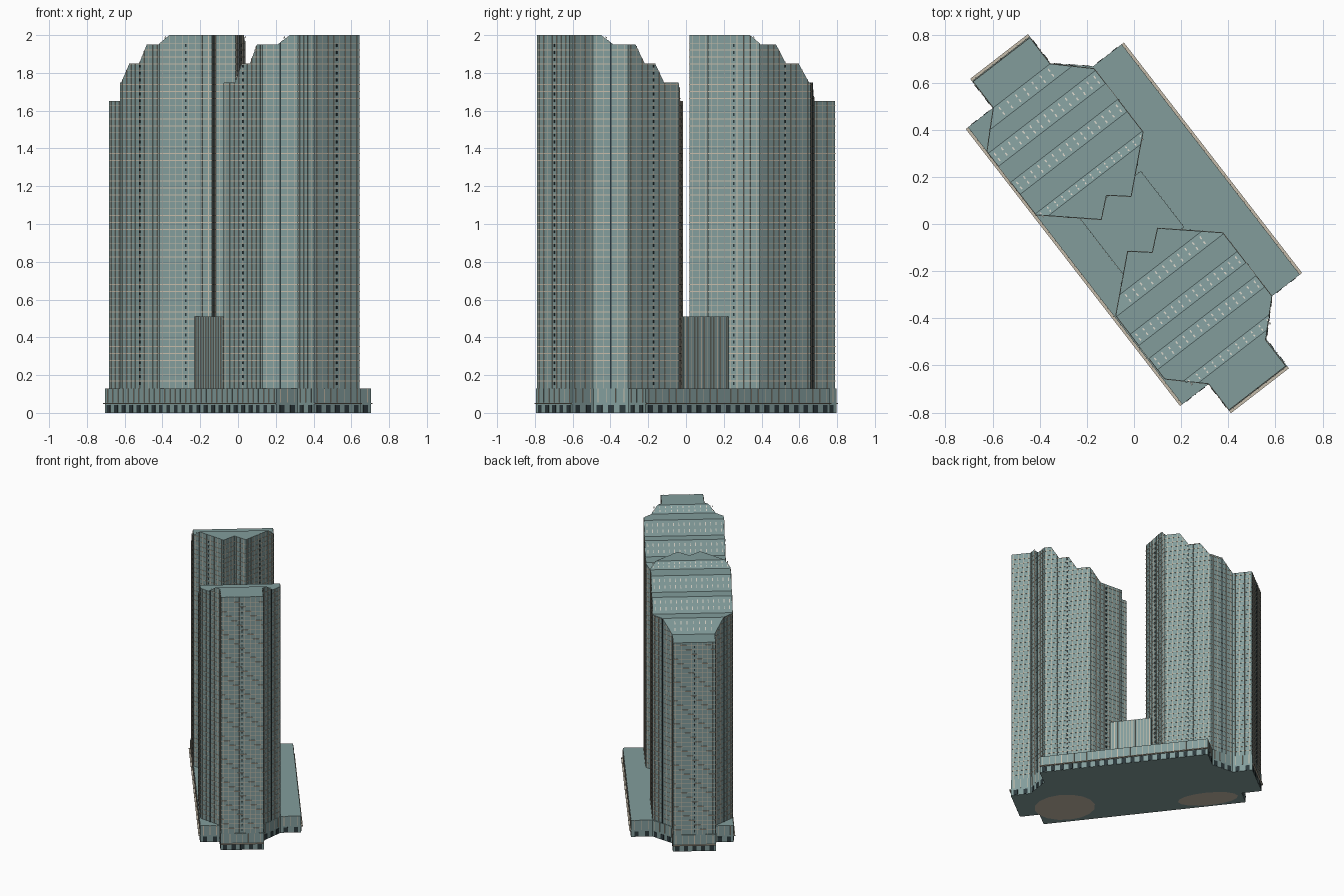
import bpy, bmesh, math
from mathutils import Vector, Matrix

if "Cube" in bpy.data.objects:
    bpy.data.objects.remove(bpy.data.objects["Cube"])
TURN = math.atan2(-0.791, 0.612)   # the complex is laid out along its own long axis


def material(name, rgb):
    m = bpy.data.materials.new(name)
    m.use_nodes = True
    m.diffuse_color = (*rgb, 1)
    m.node_tree.nodes["Principled BSDF"].inputs["Base Color"].default_value = (*rgb, 1)
    return m


TEAL = material("teal cladding", (0.225, 0.335, 0.33))
BEIGE = material("beige trim", (0.56, 0.5, 0.4))
PALE = material("pale roof light", (0.65, 0.62, 0.55))
DARK = material("dark glass", (0.025, 0.04, 0.045))


def finish(bm, name, mat):
    bmesh.ops.recalc_face_normals(bm, faces=bm.faces[:])
    mesh = bpy.data.meshes.new(name)
    bm.to_mesh(mesh)
    bm.free()
    mesh.materials.append(mat)
    ob = bpy.data.objects.new(name, mesh)
    ob.rotation_euler.z = TURN
    bpy.context.collection.objects.link(ob)


def prism(outline, z0, top, cuts=()):
    """Extrude an outline up to a height that varies along the long axis."""
    bm = bmesh.new()
    bm.faces.new([bm.verts.new((u, v, z0)) for u, v in outline])
    for c in cuts:
        bmesh.ops.bisect_plane(bm, geom=bm.verts[:] + bm.edges[:] + bm.faces[:],
                               plane_co=(c, 0, 0), plane_no=(1, 0, 0))
    out = bmesh.ops.extrude_face_region(bm, geom=bm.faces[:])
    for vert in out["geom"]:
        if isinstance(vert, bmesh.types.BMVert):
            vert.co.z = top(vert.co.x)
    return bm


def plate(bm, a, b, z0, za, zb, depth):
    """Thin plate on the wall from a to b, with its own top height at each end."""
    d = (b - a).normalized()
    n = Vector((d.y, -d.x)) * depth
    quad = [(a, z0), (b, z0), (b, zb), (a, za)]
    back = [bm.verts.new((p.x, p.y, z)) for p, z in quad]
    front = [bm.verts.new((p.x + n.x, p.y + n.y, z)) for p, z in quad]
    bm.faces.new(front)
    for i in range(4):
        j = (i + 1) % 4
        bm.faces.new((back[i], back[j], front[j], front[i]))


def walls(outline):
    pts = [Vector(p) for p in outline]
    return list(zip(pts, pts[1:] + pts[:1]))


def stud_row(bm, a, b, spacing, width, z0, top, depth):
    """Evenly spaced upright plates along one wall."""
    length = (b - a).length
    n = max(1, round(length / spacing))
    half = (b - a).normalized() * width / 2
    for i in range(n):
        p = a.lerp(b, (i + 0.5) / n)
        plate(bm, p - half, p + half, z0, top(p.x - half.x), top(p.x + half.x), depth)


# Stepped roof profile: (position, height) pairs along the long axis
HEIGHTS = (1.65, 1.75, 1.85, 1.95, 2.0)


def roof_profile(ramps):
    pts = [(-2, HEIGHTS[0])]
    for (s, e), lo, hi in zip(ramps, HEIGHTS, HEIGHTS[1:]):
        pts += [(s, lo), (e, hi)]
    return pts + [(2, HEIGHTS[-1])]


def height_at(profile, u):
    for (s, lo), (e, hi) in zip(profile, profile[1:]):
        if u <= e:
            return lo + (hi - lo) * max(0, u - s) / (e - s)
    return profile[-1][1]


def reach(profile, z):
    """First position along the axis where the roof stands above z."""
    for (s, lo), (e, hi) in zip(profile, profile[1:]):
        if z <= lo:
            return s
        if z <= hi:
            return s + (e - s) * (z - lo) / (hi - lo)
    return 2


PODIUM_TOP = 0.13
FLOOR = 0.0365


def tower(name, outline, ramps, vc):
    profile = roof_profile(ramps)
    top = lambda u: height_at(profile, u)
    finish(prism(outline, PODIUM_TOP, top, [c for r in ramps for c in r]), name + "_body", TEAL)

    bands, mullions, panes = (bmesh.new() for _ in range(3))
    for a, b in walls(outline):
        length = (b - a).length
        d = (b - a).normalized()
        mid = a.lerp(b, 0.5)
        stud_row(mullions, a, b, 0.036, 0.003, PODIUM_TOP, top, 0.003)
        # dark slit in the slanted corner walls
        if abs(d.x * d.y) > 0.4 and 0.15 < length < 0.22:
            p, q = mid - d * 0.004, mid + d * 0.004
            plate(panes, p, q, PODIUM_TOP, top(p.x), top(q.x), 0.004)
        for k in range(1, 51):
            z = PODIUM_TOP + k * FLOOR
            # floor bands, stopping where the roof drops below them
            p, q, u0 = a.copy(), b.copy(), reach(profile, z + 0.004)
            if max(p.x, q.x) <= u0 + 0.002:
                continue
            if p.x < u0:
                p = p.lerp(q, (u0 - p.x) / (q.x - p.x))
            elif q.x < u0:
                q = q.lerp(p, (u0 - q.x) / (p.x - q.x))
            plate(bands, p, q, z, z + 0.004, z + 0.004, 0.002)
            # small window column in the middle of broad walls
            if length > 0.25 and top(mid.x - 0.01) > z:
                plate(panes, mid - d * 0.004, mid + d * 0.004, z - 0.018, z - 0.003, z - 0.003, 0.004)
    finish(bands, name + "_floor_bands", BEIGE)
    finish(mullions, name + "_mullions", BEIGE)
    finish(panes, name + "_dark_panes", DARK)

    # small lights set in the sloping roof bands
    lights = bmesh.new()
    for s, e in ramps:
        across = [a.y + (b.y - a.y) * (s - a.x) / (b.x - a.x) for a, b in walls(outline)
                  if a.x != b.x and (a.x - s) * (b.x - s) <= 0]
        half = max(abs(v - vc) for v in across) - 0.02
        n = int(half / 0.036)
        for row in ((0.2, 0.4), (0.6, 0.8)):
            u0, u1 = (s + (e - s) * t for t in row)
            for i in range(-n, n + 1):
                v = vc + i * half / n
                lights.faces.new([lights.verts.new((u, w, top(u) + 0.002)) for u, w in
                                  ((u0, v - 0.003), (u1, v - 0.003), (u1, v + 0.003), (u0, v + 0.003))])
    finish(lights, name + "_roof_lights", PALE)


# Two towers: one footprint, half turned for the second; both roofs fall the same way
half = [(-0.895, 0.152), (-0.755, 0.152), (-0.625, 0.287), (-0.285, 0.287), (-0.1, 0.08)]
plan = [(u, -v) for u, v in half] + [(-0.168, 0)] + half[::-1]
tower("rear_tower", [(u, v - 0.018) for u, v in plan],
      [(-0.755, -0.69), (-0.615, -0.545), (-0.46, -0.395), (-0.29, -0.25)], -0.018)
tower("front_tower", [(-0.025 - u, -0.012 - v) for u, v in plan],
      [(0.2, 0.265), (0.36, 0.42), (0.49, 0.55), (0.655, 0.7)], -0.012)

# Link block between the towers
link = [(-0.16, -0.167), (0.14, -0.167), (0.14, 0.16), (-0.16, 0.16)]
LINK_TOP = lambda u: 0.51
finish(prism(link, PODIUM_TOP, LINK_TOP), "link_block", TEAL)
ribs = bmesh.new()
for a, b in walls(link):
    stud_row(ribs, a, b, 0.022, 0.004, PODIUM_TOP, LINK_TOP, 0.003)
finish(ribs, "link_ribs", BEIGE)

# Podium
podium = [(-0.9, -0.173), (-0.755, -0.173), (-0.755, -0.306), (0.73, -0.306), (0.73, -0.166),
          (0.874, -0.166), (0.874, 0.145), (0.73, 0.145), (0.6, 0.277), (0.6, 0.425),
          (-0.635, 0.425), (-0.635, 0.272), (-0.755, 0.137), (-0.9, 0.137)]
finish(prism(podium, 0, lambda u: PODIUM_TOP), "podium", TEAL)
canopy, ribs, doors = (bmesh.new() for _ in range(3))
for a, b in walls(podium):
    stud_row(ribs, a, b, 0.045, 0.004, 0.055, lambda u: 0.128, 0.003)
    stud_row(doors, a, b, 0.065, 0.03, 0.002, lambda u: 0.043, 0.002)
    # canopy along the long sides and the end walls
    if (b - a).length > 0.3:
        plate(canopy, a, b, 0.047, 0.053, 0.053, 0.012)
finish(canopy, "podium_canopy", BEIGE)
finish(ribs, "podium_ribs", BEIGE)
finish(doors, "podium_doors", DARK)

# Pale footing patches on the underside
footing = bmesh.new()
for u, v, ru, rv in ((-0.5, -0.2, 0.22, 0.09), (0.53, -0.1, 0.22, 0.18)):
    bmesh.ops.create_circle(footing, cap_ends=True, segments=16, radius=1,
                            matrix=Matrix.Translation((u, v, -0.001)) @ Matrix.Diagonal((ru, rv, 1, 1)))
bmesh.ops.reverse_faces(footing, faces=footing.faces[:])
finish(footing, "underside_footings", BEIGE)
